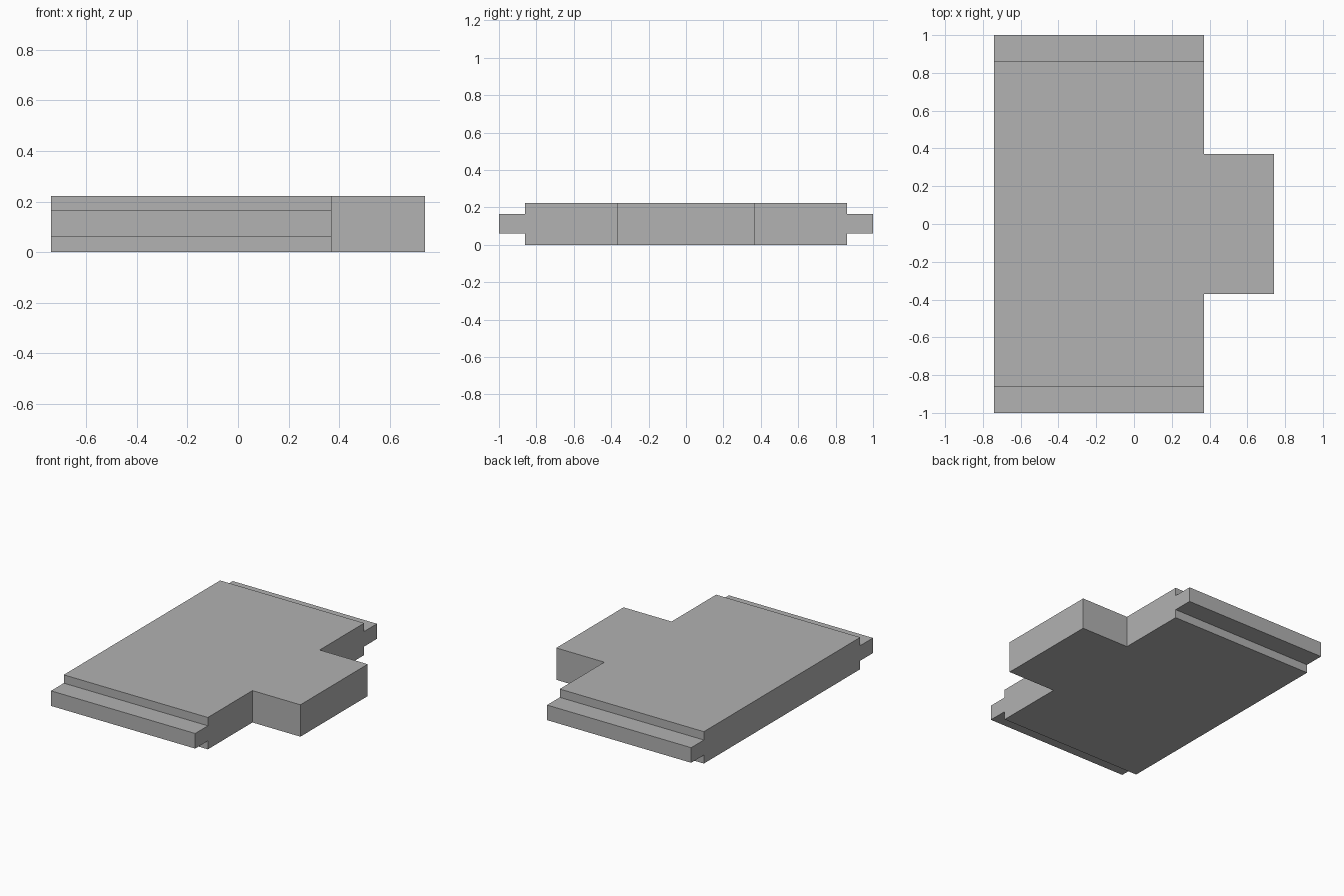
import bpy
import bmesh
from mathutils import Vector

cube = bpy.data.objects.get("Cube")
if cube:
    bpy.data.objects.remove(cube, do_unlink=True)

# Main dimensions
BACK, SHOULDER, TAB_END = -0.74, 0.37, 0.74
TAB_HALF, BODY_HALF, TONGUE_HALF = 0.37, 0.86, 1.0
HEIGHT, TONGUE_LOW, TONGUE_HIGH = 0.222, 0.059, 0.164

grey = bpy.data.materials.new("plain grey")
grey.use_nodes = True
colour = (0.445, 0.445, 0.445, 1)
grey.diffuse_color = colour
grey.node_tree.nodes["Principled BSDF"].inputs["Base Color"].default_value = colour

bm = bmesh.new()


def extrude(face, distance):
    """Push a face along x and return the moved face."""
    result = bmesh.ops.extrude_face_region(bm, geom=[face])["geom"]
    verts = [v for v in result if isinstance(v, bmesh.types.BMVert)]
    bmesh.ops.translate(bm, verts=verts, vec=Vector((distance, 0, 0)))
    bmesh.ops.delete(bm, geom=[face], context="FACES_ONLY") if face.is_valid else None
    return next(f for f in result if isinstance(f, bmesh.types.BMFace))


# Cross-section of the slab, with a tongue along each end
side = [(TAB_HALF, 0), (BODY_HALF, 0), (BODY_HALF, TONGUE_LOW),
        (TONGUE_HALF, TONGUE_LOW), (TONGUE_HALF, TONGUE_HIGH),
        (BODY_HALF, TONGUE_HIGH), (BODY_HALF, HEIGHT), (TAB_HALF, HEIGHT)]
outline = side + [(-y, z) for y, z in reversed(side)]
start = bm.faces.new([bm.verts.new((BACK, y, z)) for y, z in outline])
back_verts = list(start.verts)
end = extrude(start, SHOULDER - BACK)
bm.faces.new(back_verts)

# Split the shoulder face into three and push out the middle as the tab
for sign in (1, -1):
    pair = [v for v in bm.verts
            if abs(v.co.x - SHOULDER) < 1e-4 and abs(v.co.y - sign * TAB_HALF) < 1e-4]
    bmesh.ops.connect_verts(bm, verts=pair)
middle = next(f for f in bm.faces
              if all(abs(v.co.x - SHOULDER) < 1e-4 and abs(v.co.y) < TAB_HALF + 1e-4
                     for v in f.verts))
extrude(middle, TAB_END - SHOULDER)

# Merge flat neighbours into clean faces
bmesh.ops.dissolve_limit(bm, angle_limit=0.01, verts=bm.verts[:], edges=bm.edges[:])
bmesh.ops.recalc_face_normals(bm, faces=bm.faces[:])

mesh = bpy.data.meshes.new("tongued_slab")
bm.to_mesh(mesh)
bm.free()
mesh.materials.append(grey)
bpy.context.collection.objects.link(bpy.data.objects.new("tongued_slab", mesh))
